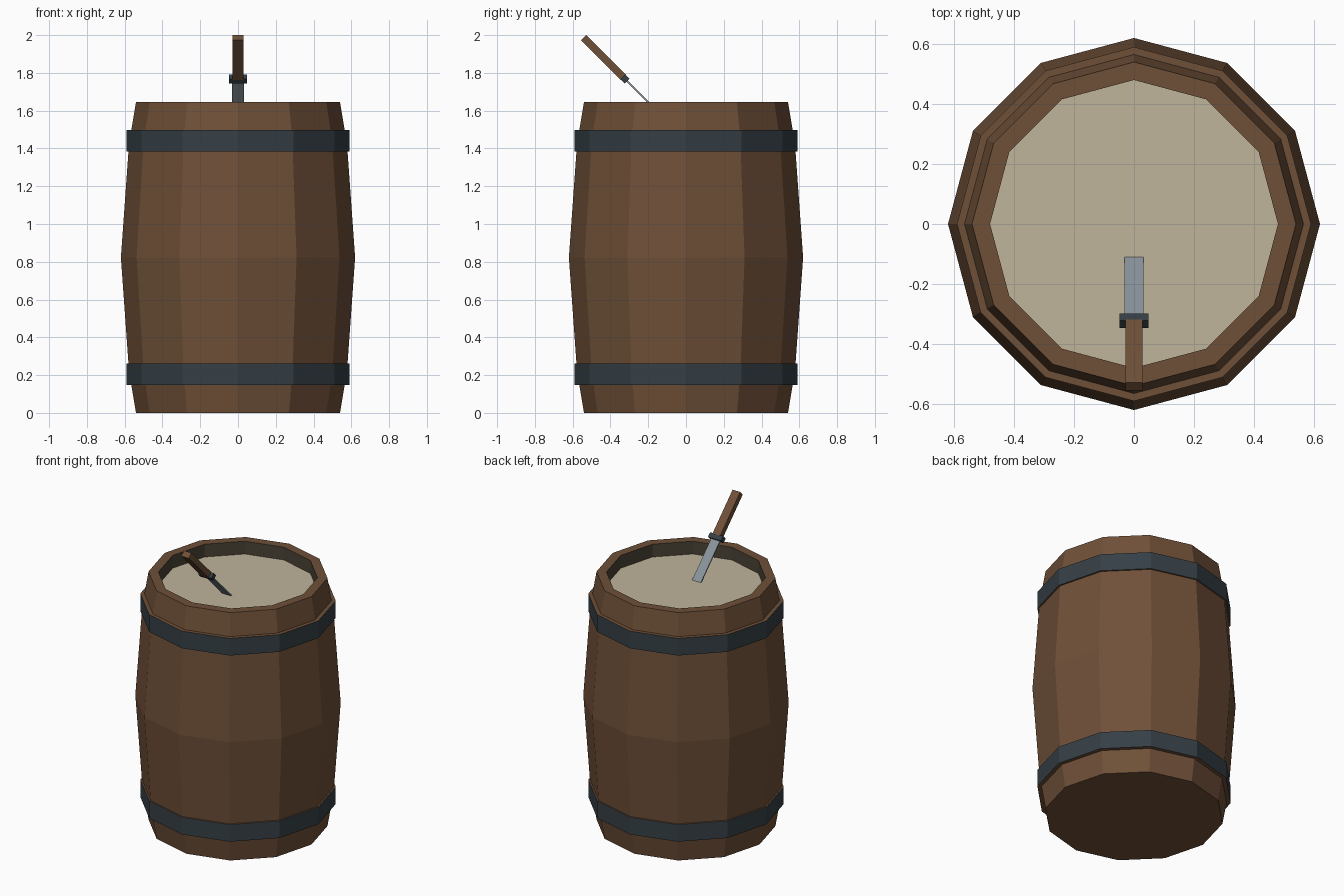
import bpy, bmesh, math
from mathutils import Matrix, Vector

cube = bpy.data.objects.get("Cube")
if cube:
    bpy.data.objects.remove(cube, do_unlink=True)

SIDES = 12
HEIGHT = 1.645
FILL_Z = 1.56


def material(name, rgb):
    """Flat material from 0-255 sRGB, stored as linear."""
    lin = [((c / 255 + 0.055) / 1.055) ** 2.4 for c in rgb]
    m = bpy.data.materials.new(name)
    m.use_nodes = True
    m.diffuse_color = (*lin, 1)
    bsdf = m.node_tree.nodes["Principled BSDF"]
    bsdf.inputs["Base Color"].default_value = (*lin, 1)
    bsdf.inputs["Roughness"].default_value = 0.9
    return m


wood = material("brown wood", (111, 80, 56))
iron = material("dark iron", (53, 63, 70))
inner = material("dark inner wood", (74, 67, 53))
filling = material("pale filling", (191, 181, 154))
steel = material("blade steel", (136, 147, 154))


def finish(name, bm, mats):
    mesh = bpy.data.meshes.new(name)
    bm.to_mesh(mesh)
    bm.free()
    for m in mats:
        mesh.materials.append(m)
    obj = bpy.data.objects.new(name, mesh)
    bpy.context.collection.objects.link(obj)
    return obj


def ring(bm, radius, z):
    step = math.tau / SIDES
    return [bm.verts.new((radius * math.cos(i * step), radius * math.sin(i * step), z))
            for i in range(SIDES)]


# Barrel: lower half of the stave profile, mirrored upward, then the inner wall
lower = [(0.54, 0), (0.565, 0.148), (0.59, 0.148), (0.59, 0.262), (0.58, 0.262)]
upper = [(r, HEIGHT - z) for r, z in reversed(lower)]
profile = lower + [(0.62, HEIGHT / 2)] + upper + [(0.48, HEIGHT), (0.48, FILL_Z)]

bm = bmesh.new()
rings = [ring(bm, r, z) for r, z in profile]
hoop_segments = (2, 7)
for k in range(len(rings) - 1):
    a, b = rings[k], rings[k + 1]
    for i in range(SIDES):
        j = (i + 1) % SIDES
        face = bm.faces.new((a[i], a[j], b[j], b[i]))
        if k in hoop_segments:
            face.material_index = 1
        elif k == len(rings) - 2:
            face.material_index = 2
bm.faces.new(list(reversed(rings[0])))
finish("barrel", bm, [wood, iron, inner])

# Filling surface inside the rim
bm = bmesh.new()
bm.faces.new(ring(bm, 0.48, FILL_Z))
finish("filling", bm, [filling])

# Knife: boxes strung along one slanted axis, local x across, y along, z thick
tip = Vector((0, -0.105, 1.55))
end = Vector((0, -0.542, 1.987))
along = (end - tip).normalized()
across = Vector((1, 0, 0))
frame = Matrix((across, along, across.cross(along))).transposed().to_4x4()
length = (end - tip).length


def knife_part(name, start, stop, width, thick, mat):
    bm = bmesh.new()
    bmesh.ops.create_cube(bm, size=1)
    place = (Matrix.Translation(tip + along * (start + stop) / 2) @ frame
             @ Matrix.Diagonal((width, stop - start, thick, 1)))
    bmesh.ops.transform(bm, matrix=place, verts=bm.verts)
    finish(name, bm, [mat])


knife_part("knife_blade", 0, 0.30, 0.064, 0.008, steel)
knife_part("knife_guard", 0.292, 0.324, 0.096, 0.036, iron)
knife_part("knife_handle", 0.32, length, 0.056, 0.038, wood)
